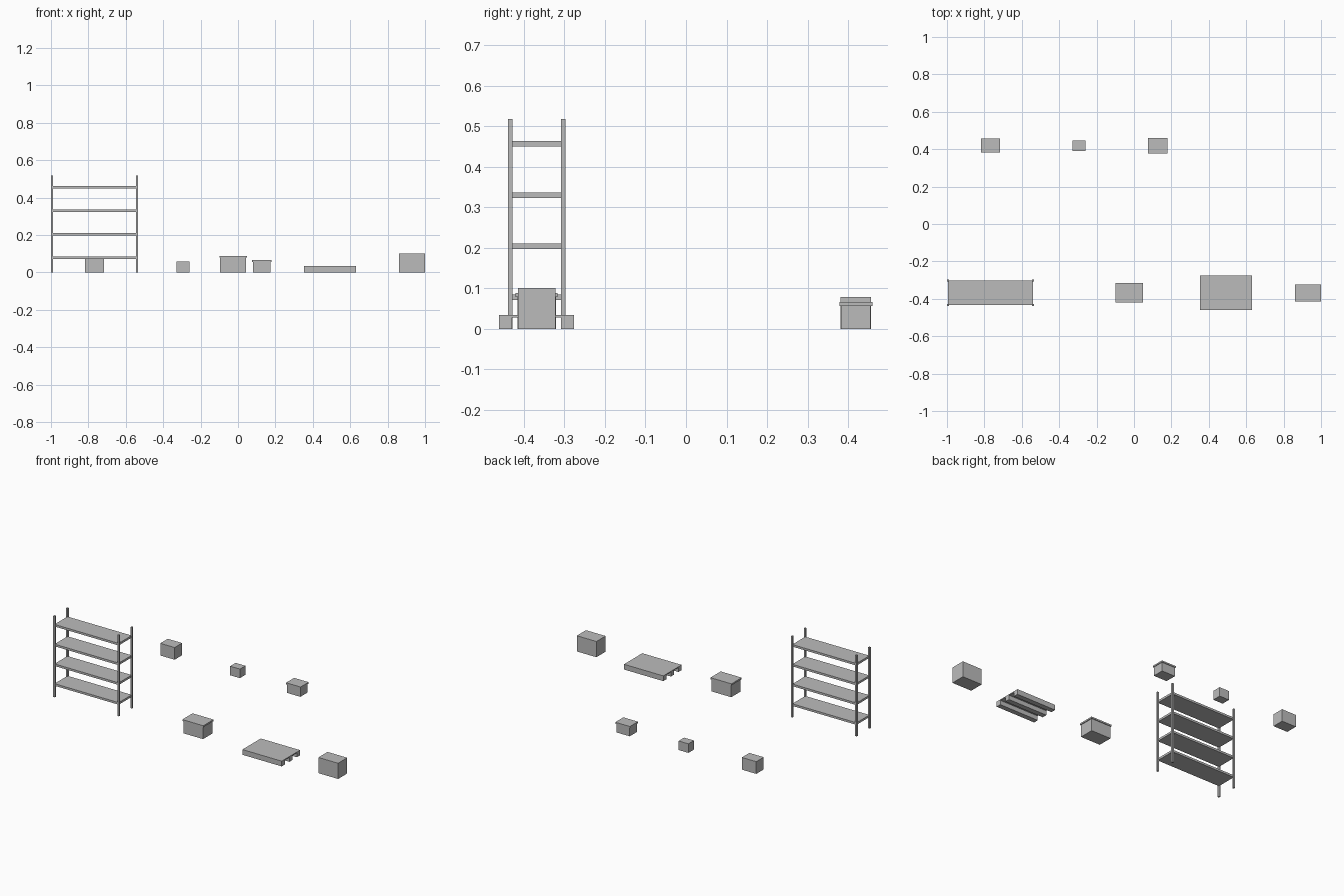
import bpy
import bmesh

if "Cube" in bpy.data.objects:
    bpy.data.objects.remove(bpy.data.objects["Cube"])

grey = bpy.data.materials.new("plain grey")
grey.diffuse_color = (0.5, 0.5, 0.5, 1)
grey.use_nodes = True
grey.node_tree.nodes["Principled BSDF"].inputs["Base Color"].default_value = grey.diffuse_color


def make_boxes(name, boxes):
    """One object from boxes given as (centre x, centre y, bottom z, size x, size y, size z)."""
    bm = bmesh.new()
    for cx, cy, z, sx, sy, sz in boxes:
        for v in bmesh.ops.create_cube(bm, size=1)["verts"]:
            v.co = (cx + v.co.x * sx, cy + v.co.y * sy, z + (v.co.z + 0.5) * sz)
    mesh = bpy.data.meshes.new(name)
    bm.to_mesh(mesh)
    bm.free()
    mesh.materials.append(grey)
    obj = bpy.data.objects.new(name, mesh)
    bpy.context.collection.objects.link(obj)
    return obj


FRONT, BACK = -0.3685, 0.419  # the two rows

# Shelving rack: four posts and four shelves reaching the post centres
rack_x, span_x, span_y, post = -0.767, 0.454, 0.131, 0.0115
make_boxes("rack_posts", [
    (rack_x + sx * span_x / 2, FRONT + sy * span_y / 2, 0, post, post, 0.518)
    for sx in (-1, 1) for sy in (-1, 1)])
for i in range(4):
    make_boxes(f"rack_shelf_{i + 1}",
               [(rack_x, FRONT, 0.0705 + i * 0.1263, span_x, span_y, 0.0135)])

# Pallet: thin deck on three long runners
make_boxes("pallet_deck", [(0.493, FRONT, 0.028, 0.278, 0.185, 0.0055)])
make_boxes("pallet_runners", [
    (0.493, FRONT + s * 0.0765, 0, 0.278, 0.032, 0.028) for s in (-1, 0, 1)])

# Plain boxes
make_boxes("large_box", [(0.929, FRONT, 0, 0.139, 0.0925, 0.1005)])
make_boxes("medium_box", [(-0.766, BACK, 0, 0.1015, 0.0755, 0.078)])
make_boxes("small_box", [(-0.295, BACK, 0, 0.069, 0.0555, 0.058)])


# Bins with an overhanging lid
def lidded_bin(name, x, y, sx, sy, height, lid, lip):
    make_boxes(name + "_body", [(x, y, 0, sx, sy, height - lid)])
    make_boxes(name + "_lid", [(x, y, height - lid, sx + lip, sy + lip, lid)])


lidded_bin("large_bin", -0.0255, FRONT, 0.139, 0.0945, 0.0885, 0.010, 0.0095)
lidded_bin("small_bin", 0.1265, BACK, 0.0945, 0.073, 0.0655, 0.0095, 0.0085)
